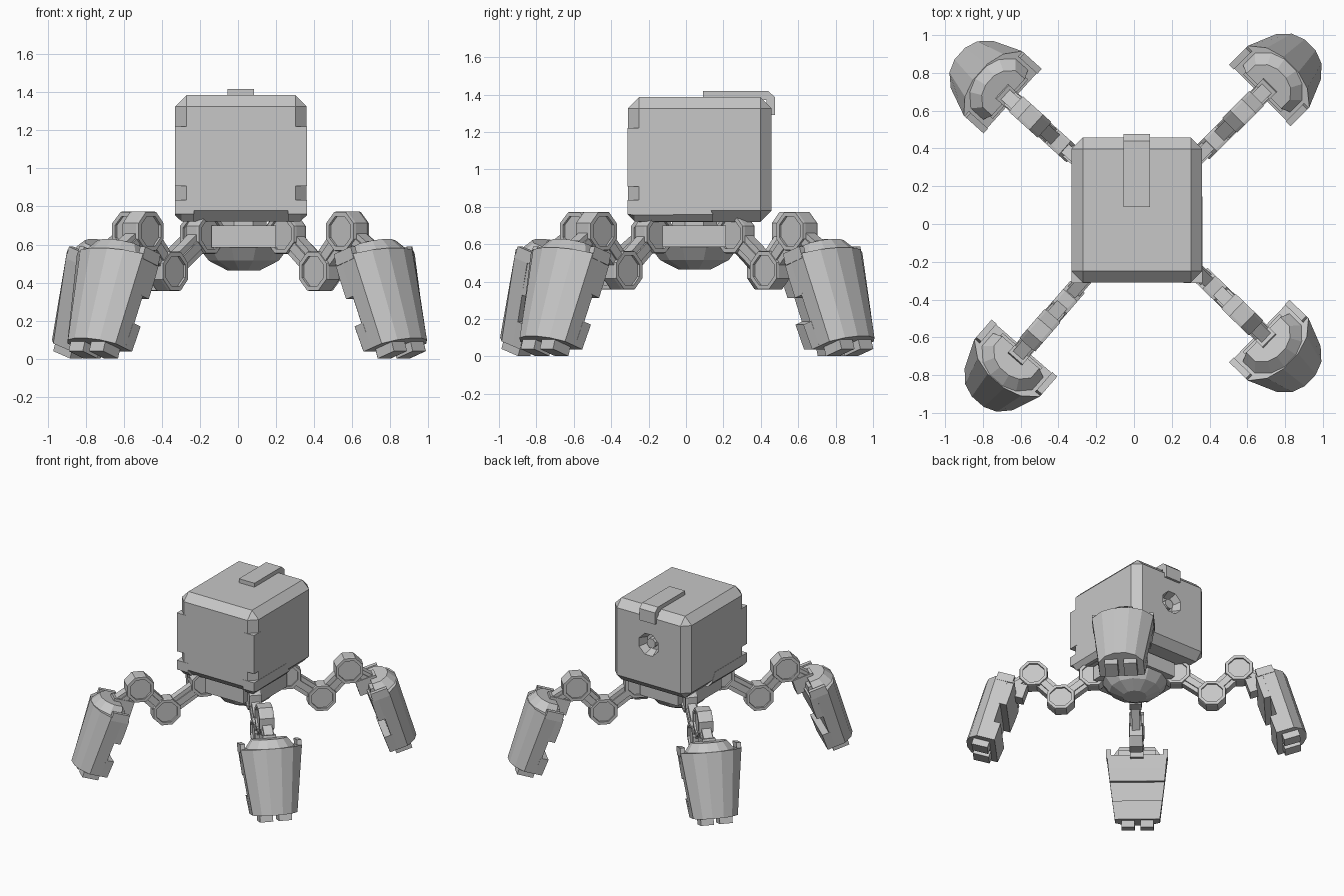
import bpy, bmesh, math
from mathutils import Matrix, Vector

cube = bpy.data.objects.get("Cube")
if cube:
    bpy.data.objects.remove(cube)

grey = bpy.data.materials.new("plain_grey")
grey.use_nodes = True
GREY = (0.57, 0.57, 0.57, 1)
grey.diffuse_color = GREY
grey.node_tree.nodes["Principled BSDF"].inputs["Base Color"].default_value = GREY

HUB = Vector((0.03, 0.045, 0))


def make(name, bm, matrix=None):
    bmesh.ops.recalc_face_normals(bm, faces=bm.faces)
    mesh = bpy.data.meshes.new(name)
    bm.to_mesh(mesh)
    bm.free()
    mesh.materials.append(grey)
    ob = bpy.data.objects.new(name, mesh)
    bpy.context.collection.objects.link(ob)
    if matrix:
        ob.matrix_world = matrix
    return ob


def loft(rings, bm=None):
    """Join rings of points with side faces and cap both ends."""
    bm = bm or bmesh.new()
    loops = [[bm.verts.new(p) for p in ring] for ring in rings]
    n = len(loops[0])
    for a, b in zip(loops, loops[1:]):
        for i in range(n):
            j = (i + 1) % n
            bm.faces.new((a[i], a[j], b[j], b[i]))
    bm.faces.new(loops[0])
    bm.faces.new(loops[-1])
    return bm


def box(lo, hi, bm=None):
    ring = lambda z: [(lo[0], lo[1], z), (hi[0], lo[1], z), (hi[0], hi[1], z), (lo[0], hi[1], z)]
    return loft([ring(lo[2]), ring(hi[2])], bm)


def circle(r, z, n):
    step = 2 * math.pi / n
    return [(r * math.cos((i + .5) * step), r * math.sin((i + .5) * step), z) for i in range(n)]


def bevel(bm, width):
    bmesh.ops.bevel(bm, geom=bm.edges[:], offset=width, segments=1, affect='EDGES')
    return bm


def prism_x(profile, x0, x1):
    return loft([[(x, y, z) for y, z in profile] for x in (x0, x1)])


# Body with a round socket sunk in the back
body = make("body", bevel(box((-.33, -.31, .72), (.361, .458, 1.386)), .06))
face_back = Matrix.Translation((.015, .458, 1.1)) @ Matrix.Rotation(-math.pi / 2, 4, 'X')
cutter = make("socket_cutter", loft([circle(.065, -.07, 8), circle(.1, .02, 8)]), face_back)
cutter.hide_render = True
cutter.hide_set(True)
cut = body.modifiers.new("socket", 'BOOLEAN')
cut.object = cutter
cut.solver = 'EXACT'
make("socket_pin", loft([circle(.04, -.08, 8), circle(.04, -.03, 8)]), face_back)

# Strap over the top and back
strap = [(.09, 1.37), (.09, 1.418), (.44, 1.418), (.477, 1.385), (.477, 1.29), (.43, 1.29), (.43, 1.37)]
make("top_strap", prism_x(strap, -.055, .085))

# Front corner guards and lower side skirts
skirt = [(-.312, .76), (-.312, .835), (.1, .835), (.145, .722), (-.275, .722)]
for side, edge, d in (("right", -.332, 1), ("left", .363, -1)):
    lo, hi = sorted((edge, edge + d * .087))
    make(side + "_corner_guard", box((lo, -.312, .908), (hi, -.22, 1.22)))
    # the lower outer edge of the skirt is cut back
    rings = []
    for x in (edge, edge + d * .035, edge + d * .1):
        low = .76 if x == edge else .722
        rings.append([(x, y, max(z, low)) for y, z in skirt])
    rings[0][-1] = (edge, -.275, .755)
    make(side + "_skirt", loft(rings))

# Hub: crossed blocks, neck and faceted bowl
at_hub = Matrix.Translation(HUB)
make("hub_block_long", box((-.17, -.26, .585), (.17, .26, .7)), at_hub)
make("hub_block_wide", box((-.26, -.17, .585), (.26, .17, .7)), at_hub)
make("hub_neck", loft([circle(.13, .69, 8), circle(.13, .74, 8)]), at_hub)
make("hub_bowl", loft([circle(.09, .465, 12), circle(.19, .515, 12),
                       circle(.245, .585, 12), circle(.245, .62, 12)]), at_hub)


def joint(name, r, z, half, matrix):
    """Faceted disc on a sideways axle with a sunken centre on both faces."""
    rad, inner, dip = .112, .085, .015
    rings = [circle(inner, -half + dip, 8), circle(inner, -half, 8), circle(rad * .97, -half, 8),
             circle(rad, -half + .015, 8), circle(rad, half - .015, 8), circle(rad * .97, half, 8),
             circle(inner, half, 8), circle(inner, half - dip, 8)]
    make(name, loft(rings), matrix @ Matrix.Translation((r, 0, z)) @ Matrix.Rotation(math.pi / 2, 4, 'X'))


def link(name, a, b, half, depth, matrix):
    """Bar between two joints, with a thicker rib along its middle."""
    dx, dz = b[0] - a[0], b[1] - a[1]
    length = math.hypot(dx, dz)
    place = matrix @ Matrix.Translation((a[0], 0, a[1])) @ Matrix.Rotation(-math.atan2(dz, dx), 4, 'Y')
    bm = box((.08, -half, -depth), (length - .08, half, depth))
    box((.09, -half - .01, -depth * .45), (length - .09, half + .01, depth * .45), bm)
    make(name, bm, place)


def shell_ring(w, hw, depth):
    half = [(0, 1), (.5, 1), (.85, .66), (1, .25)]
    pts = half + [(u, -v) for u, v in reversed(half)]
    return [(u * depth, v * hw, -w) for u, v in pts]


def pad_ring(w, hw, thick):
    return [(-thick, -hw, -w), (.01, -hw, -w), (.01, hw, -w), (-thick, hw, -w)]


def foot(name, matrix):
    """Tapered armour foot: x outward, y sideways, z up along the leg."""
    m = matrix @ Matrix.Translation((.91, 0, .585)) @ Matrix.Rotation(-math.radians(18), 4, 'Y')
    make(name + "_foot_shell", loft([shell_ring(.065, .23, .19), shell_ring(.56, .168, .182)]), m)
    # raised cap, corner prongs and ankle block
    make(name + "_foot_cap", loft([shell_ring(.07, .18, .19), shell_ring(0, .13, .14)]), m)
    bm = bmesh.new()
    for s in (-1, 1):
        lo, hi = sorted((s * .195, s * .23))
        box((-.04, lo, -.09), (.09, hi, -.025), bm)
    make(name + "_foot_prongs", bm, m)
    make(name + "_ankle", box((-.11, -.05, -.1), (.05, .05, .02)), m)
    # inner pads with a gap between them
    bm = loft([pad_ring(.03, .14, .025), pad_ring(.09, .14, .04)])
    loft([pad_ring(.07, .225, .05), pad_ring(.17, .215, .052), pad_ring(.27, .205, .05)], bm)
    loft([pad_ring(.42, .187, .052), pad_ring(.56, .168, .048)], bm)
    make(name + "_foot_pads", bm, m)
    # two toes
    bm = bmesh.new()
    for s in (-1, 1):
        lo, hi = sorted((s * .022, s * .12))
        box((-.005, lo, -.612), (.12, hi, -.55), bm)
    make(name + "_toes", bm, m)


# Four legs around the hub: name, heading in degrees, extra reach
LEGS = (("back_left", 45, .02), ("back_right", 138, .025),
        ("front_right", 229, .05), ("front_left", -44, 0))
HIP, KNEE, ELBOW = (.31, .655), (.552, .46), (.755, .67)
for name, angle, reach in LEGS:
    turn = at_hub @ Matrix.Rotation(math.radians(angle), 4, 'Z')
    out = turn @ Matrix.Translation((reach, 0, 0))
    make(name + "_hip_mount", box((.1, -.04, .6), (.225, .04, .7)), turn)
    joint(name + "_hip", *HIP, .045, turn)
    joint(name + "_knee", *KNEE, .05, out)
    joint(name + "_elbow", *ELBOW, .055, out)
    link(name + "_upper_link", HIP, (KNEE[0] + reach, KNEE[1]), .03, .055, turn)
    link(name + "_lower_link", KNEE, ELBOW, .035, .055, out)
    link(name + "_ankle_link", ELBOW, (.98, .53), .035, .045, out)
    foot(name, out)
